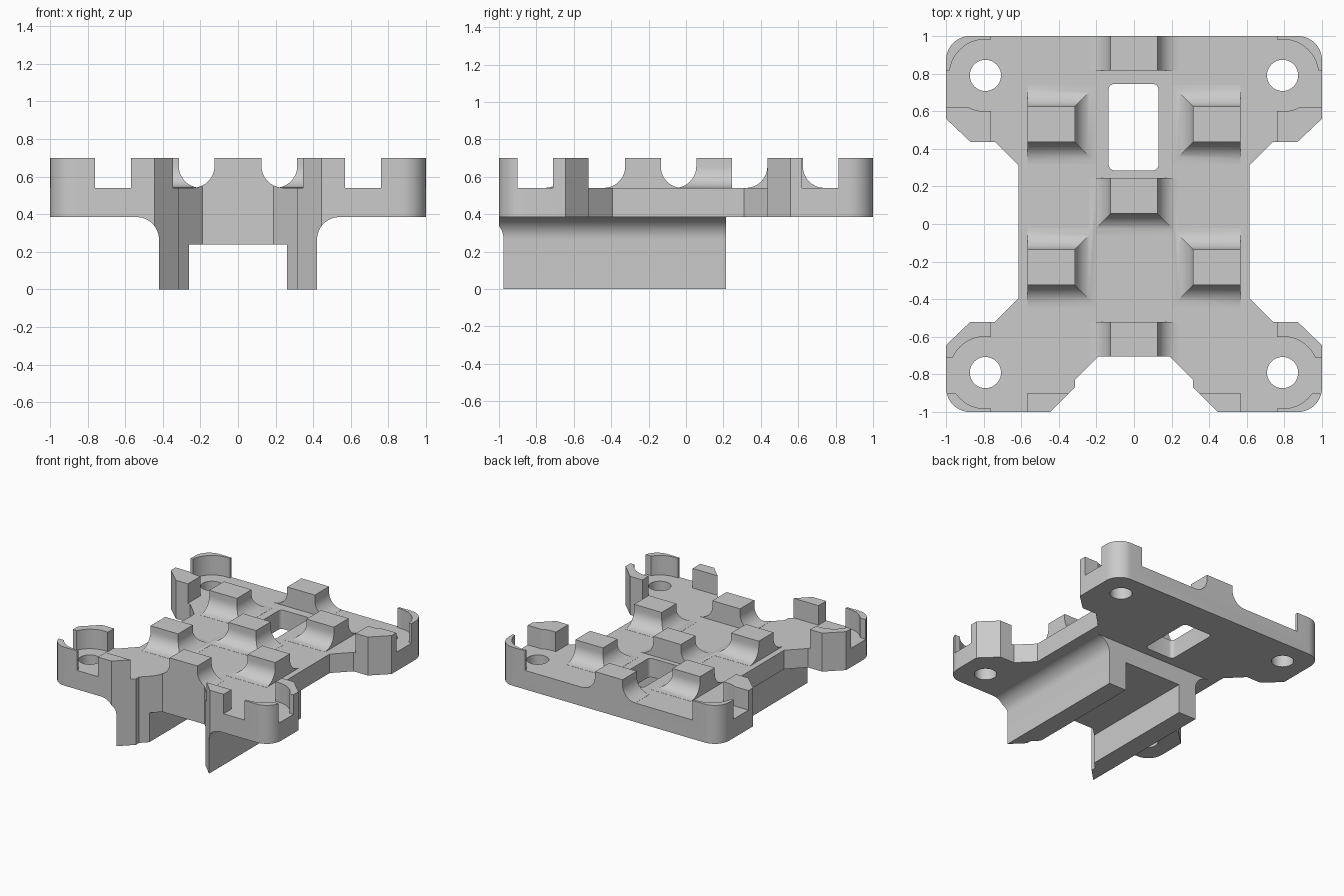
import bpy, bmesh, math
from mathutils import Matrix

cube = bpy.data.objects.get("Cube")
if cube:
    bpy.data.objects.remove(cube, do_unlink=True)

FLOOR, TOP, UNDER = 0.54, 0.70, 0.385
HOLE = 0.79

grey = bpy.data.materials.new("light grey plastic")
grey.use_nodes = True
grey.diffuse_color = (0.6, 0.6, 0.6, 1)
grey.node_tree.nodes["Principled BSDF"].inputs["Base Color"].default_value = (0.6, 0.6, 0.6, 1)


def finish(name, bm):
    bmesh.ops.recalc_face_normals(bm, faces=bm.faces)
    mesh = bpy.data.meshes.new(name)
    bm.to_mesh(mesh)
    bm.free()
    mesh.materials.append(grey)
    obj = bpy.data.objects.new(name, mesh)
    bpy.context.collection.objects.link(obj)
    return obj


def loft(name, rings):
    """Closed solid through rings of equal point count."""
    bm = bmesh.new()
    loops = [[bm.verts.new(p) for p in ring] for ring in rings]
    n = len(loops[0])
    for a, b in zip(loops, loops[1:]):
        for i in range(n):
            j = (i + 1) % n
            bm.faces.new((a[i], a[j], b[j], b[i]))
    bm.faces.new(loops[0])
    bm.faces.new(loops[-1])
    return finish(name, bm)


def prism(name, points, z0, z1):
    return loft(name, [[(x, y, z) for x, y in points] for z in (z0, z1)])


def box(name, x0, x1, y0, y1, z0, z1):
    return prism(name, [(x0, y0), (x1, y0), (x1, y1), (x0, y1)], z0, z1)


def arc(cx, cy, r, a0, a1, n):
    angles = [math.radians(a0 + (a1 - a0) * i / n) for i in range(n + 1)]
    return [(cx + r * math.cos(a), cy + r * math.sin(a)) for a in angles]


def boolean(target, other, operation):
    mod = target.modifiers.new("cut", "BOOLEAN")
    mod.operation, mod.solver, mod.object = operation, "EXACT", other
    bpy.context.view_layer.objects.active = target
    bpy.ops.object.modifier_apply(modifier=mod.name)
    bpy.data.objects.remove(other, do_unlink=True)


def cylinder(name, x, y, r, z0, z1):
    return prism(name, arc(x, y, r, 0, 352.5, 47), z0, z1)


def bump(x0, x1, y0, y1, left=0, right=0, front=0, back=0, r=0.115):
    """Flat-topped block with concave flared feet on the chosen sides."""
    steps = [(0, TOP)]
    for i in range(11):
        t = math.radians(9 * i)
        steps.append((r - r * math.cos(t), FLOOR + 0.001 + r - r * math.sin(t)))
    steps.append((r, FLOOR - 0.04))
    rings = []
    for d, z in steps:
        a, b = x0 - d * left, x1 + d * right
        c, e = y0 - d * front, y1 + d * back
        rings.append([(a, c, z), (b, c, z), (b, e, z), (a, e, z)])
    return loft("bump", rings)


body = box("mounting_bracket", -1.1, 1.1, -1.1, 1.1, UNDER, FLOOR)

# Central bumps
for part in (bump(-0.125, 0.125, 0.815, 1.05, 1, 1),
             bump(-0.125, 0.125, 0.055, 0.245, 1, 1, 1),
             bump(-0.125, 0.125, -0.75, -0.52, 1, 1)):
    boolean(body, part, "UNION")

# Side bumps, flared toward the middle
for y in (0.53, -0.23):
    boolean(body, bump(0.315, 0.565, y - 0.095, y + 0.095, 1, 0, 1, 1), "UNION")
    boolean(body, bump(-0.565, -0.315, y - 0.095, y + 0.095, 0, 1, 1, 1), "UNION")


def side_box(s, inner, outer, y0, y1):
    xs = sorted((s * inner, s * outer))
    return box("post", xs[0], xs[1], y0, y1, FLOOR - 0.05, TOP)


# Corner posts and walls hollowed around each screw hole, plus front tabs
for s in (-1, 1):
    for y0, y1, hy in ((0.815, 1.1, HOLE), (0.35, 0.62, HOLE),
                       (-0.71, -0.45, -HOLE), (-1.1, -0.9, -HOLE)):
        post = side_box(s, 0.76, 1.1, y0, y1)
        boolean(post, cylinder("relief", s * HOLE, hy, 0.192, 0.3, 0.9), "DIFFERENCE")
        boolean(body, post, "UNION")
    boolean(body, side_box(s, 0.25, 0.57, -1.1, -0.9), "UNION")

# Channel rail beneath, with a filleted joint to the plate
half = [(0.26, 0.24), (0.26, 0), (0.42, 0)]
half += arc(0.54, 0.265, 0.12, 180, 90, 10) + [(0.54, 0.45)]
profile = half + [(-x, z) for x, z in reversed(half)]
rail = loft("rail", [[(x, y, z) for x, z in profile] for y in (-1.1, 0.215)])
boolean(body, rail, "UNION")

# Trim everything to the plan outline
side = [(0.19, -0.705), (0.315, -0.83), (0.315, -0.87), (0.445, -1)]
side += arc(0.87, -0.87, 0.13, -90, 0, 10)
side += [(1, -0.645), (0.87, -0.52), (0.74, -0.52), (0.613, -0.393),
         (0.613, 0.31), (0.74, 0.437), (0.87, 0.437), (1, 0.56)]
side += arc(0.87, 0.87, 0.13, 0, 90, 10)
outline = side + [(-x, y) for x, y in reversed(side)]
boolean(body, prism("outline", outline, -0.1, 0.9), "INTERSECT")

# Screw holes and the rounded slot
for x in (-HOLE, HOLE):
    for y in (-HOLE, HOLE):
        boolean(body, cylinder("screw_hole", x, y, 0.083, 0.2, 0.9), "DIFFERENCE")
slot = []
for cx, cy, a in ((0.1, 0.715, 0), (-0.105, 0.715, 90), (-0.105, 0.315, 180), (0.1, 0.315, 270)):
    slot += arc(cx, cy, 0.03, a, a + 90, 5)
boolean(body, prism("slot", slot, 0.2, 0.9), "DIFFERENCE")

# One material slot and crisp edges
body.data.materials.clear()
body.data.materials.append(grey)
for p in body.data.polygons:
    p.material_index = 0
bpy.ops.object.select_all(action="DESELECT")
body.select_set(True)
bpy.context.view_layer.objects.active = body
bpy.ops.object.shade_smooth_by_angle(angle=math.radians(25))
